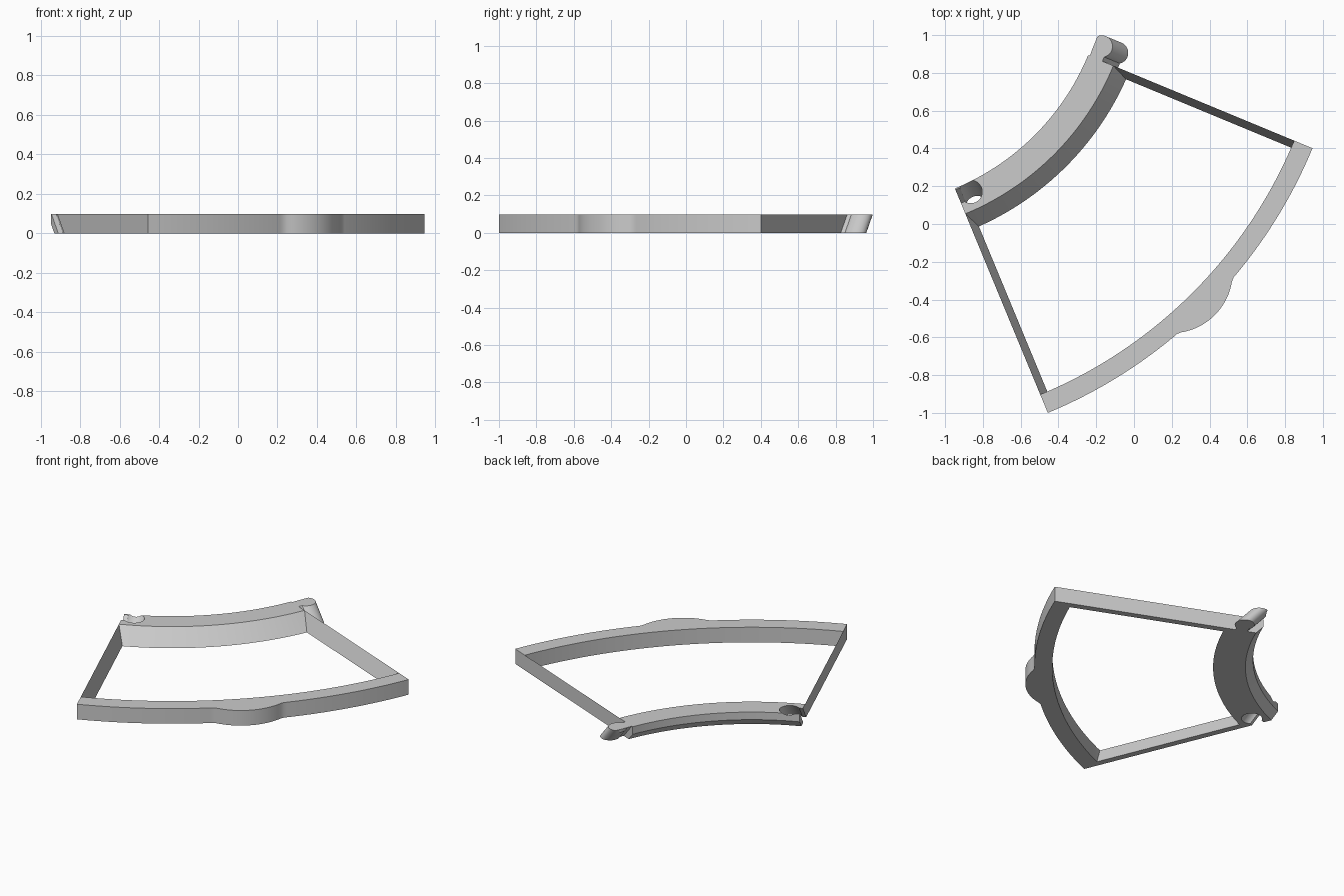
import bpy, bmesh, math
from math import sin, cos, radians, sqrt

cube = bpy.data.objects.get("Cube")
if cube:
    bpy.data.objects.remove(cube, do_unlink=True)

CX, CY = -1.447, 1.392        # centre of the ring the segment belongs to
H = 0.098                     # height
START, MID, END = radians(-67.5), radians(-45), radians(-22.5)
R_OUT, R_BAND = 2.589, 2.484  # outer band
R_TOP, R_IN = 1.448, 1.303    # inner rail
LEAN = 0.09                   # outward shift of the rail from top to bottom
FOOT = H * math.tan(radians(22.5))

grey = bpy.data.materials.new("plain_grey")
grey.use_nodes = True
grey.diffuse_color = (0.6, 0.6, 0.6, 1)
grey.node_tree.nodes["Principled BSDF"].inputs["Base Color"].default_value = (0.6, 0.6, 0.6, 1)


def place(angle, r, t, z):
    """Point at radius r along angle, moved t along the tangent."""
    return (CX + r * cos(angle) - t * sin(angle),
            CY + r * sin(angle) + t * cos(angle), z)


def loft(name, sections):
    """Closed solid through a list of matching cross-sections."""
    bm = bmesh.new()
    rings = [[bm.verts.new(p) for p in s] for s in sections]
    n = len(rings[0])
    for a, b in zip(rings, rings[1:]):
        for i in range(n):
            j = (i + 1) % n
            bm.faces.new((a[i], a[j], b[j], b[i]))
    bm.faces.new(rings[0])
    bm.faces.new(rings[-1])
    bmesh.ops.recalc_face_normals(bm, faces=bm.faces)
    mesh = bpy.data.meshes.new(name)
    bm.to_mesh(mesh)
    bm.free()
    mesh.materials.append(grey)
    obj = bpy.data.objects.new(name, mesh)
    bpy.context.collection.objects.link(obj)
    return obj


def sweep(name, profile, steps=96):
    """Sweep a profile of (radius, z) points round the ring centre."""
    angles = [START + (END - START) * i / steps for i in range(steps + 1)]
    return loft(name, [[place(a, r, 0, z) for r, z in profile(a)] for a in angles])


def smooth(obj):
    bpy.ops.object.select_all(action='DESELECT')
    obj.select_set(True)
    bpy.context.view_layer.objects.active = obj
    bpy.ops.object.shade_smooth_by_angle(angle=radians(25))


# Outer band with a rounded finger grip in the middle
def band_profile(a):
    d, grip = 2.325, 0.326
    off = d * sin(a - MID)
    r = R_OUT
    if abs(off) < grip:
        r = max(r, d * cos(a - MID) + sqrt(grip ** 2 - off ** 2))
    return [(R_BAND, 0), (r, 0), (r, H), (R_BAND, H)]


smooth(sweep("outer_band", band_profile))


# Inner rail: leaning outer face, undercut inner face
def rail_profile(a):
    return [(R_IN, H), (R_IN, H / 2), (R_IN + LEAN / 2, 0),
            (R_TOP + LEAN, 0), (R_TOP, H)]


rail = sweep("inner_rail", rail_profile)


# Leaning keyhole shape shared by the pin and its socket
def keyhole(name, angle, gap, limit, heights):
    r0, t0, rad = 1.351, 0.071, 0.058 + gap
    outline = []
    for i in range(33):
        a = radians(-54 + 282 * i / 32)
        outline.append((r0 + rad * cos(a), t0 + rad * sin(a)))
    outline += [(outline[-1][0], -0.02), (outline[0][0], -0.02)]
    return loft(name, [[place(angle, max(limit, r + LEAN * (1 - z / H)), t, z)
                        for r, t in outline] for z in heights])


smooth(keyhole("coupling_pin", END, 0, 1.311, [0, H / 2, 0.8 * H, H]))

# Socket cut out of the other end of the rail
cutter = keyhole("socket_cutter", START, 0.003, 0, [-0.02, H + 0.02])
cut = rail.modifiers.new("socket", 'BOOLEAN')
cut.operation = 'DIFFERENCE'
cut.solver = 'EXACT'
cut.object = cutter
cutter.hide_render = True
bpy.context.view_layer.objects.active = rail
bpy.ops.object.modifier_apply(modifier=cut.name)
bpy.data.objects.remove(cutter, do_unlink=True)
smooth(rail)

# Side walls: triangular section, upright outside, sloping inside
for name, angle, inward in (("right_end_wall", END, -1), ("left_end_wall", START, 1)):
    def section(low, high):
        return [place(angle, low, 0, 0), place(angle, low, inward * FOOT, 0),
                place(angle, high, 0, H)]
    loft(name, [section(R_TOP + LEAN - 0.01, R_TOP - 0.01),
                section(R_BAND + 0.01, R_BAND + 0.01)])
